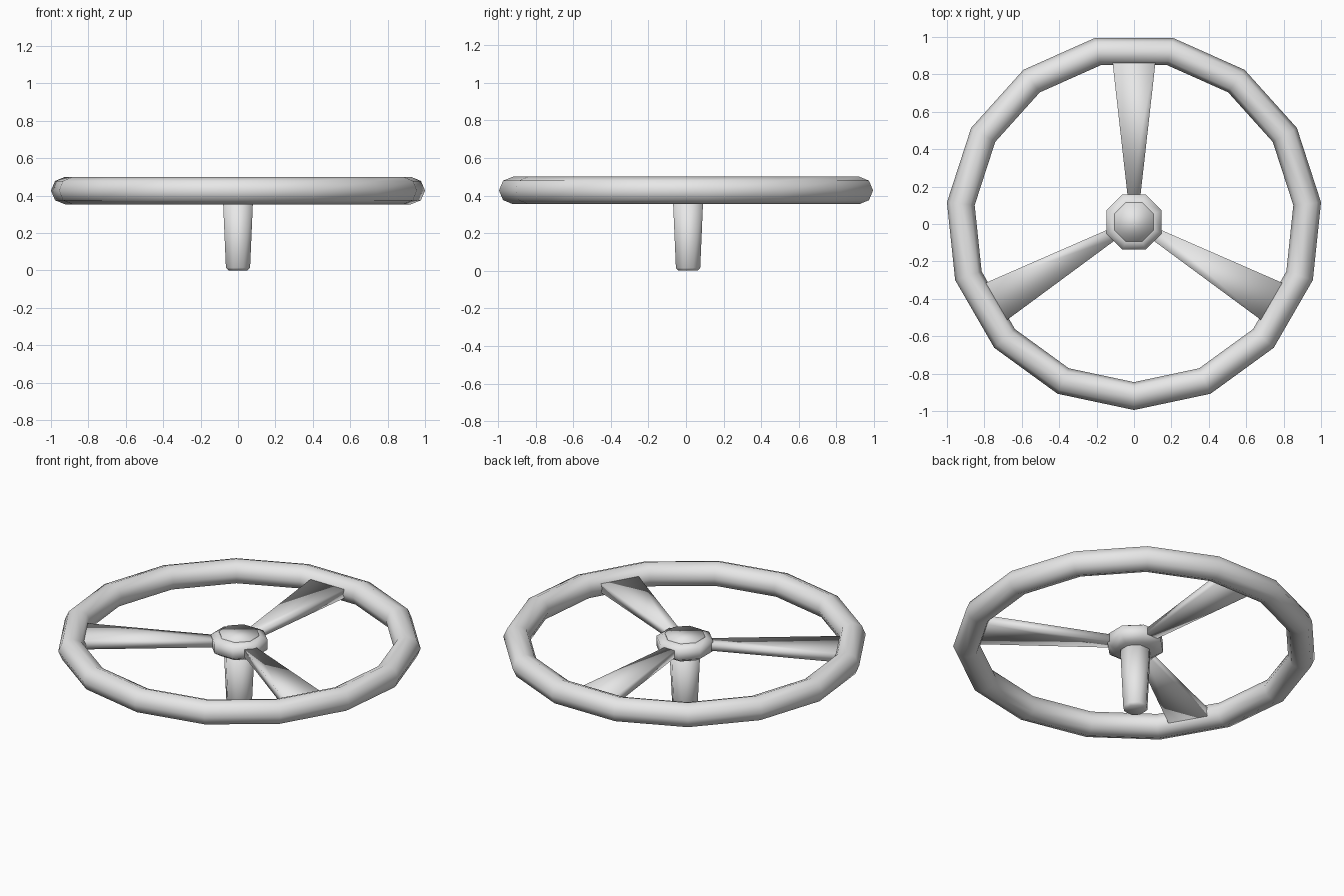
import bpy, bmesh, math
from mathutils import Matrix, Vector

if "Cube" in bpy.data.objects:
    bpy.data.objects.remove(bpy.data.objects["Cube"], do_unlink=True)

CENTRE_Y = 0.011   # wheel axis
WHEEL_Z = 0.427    # mid height of the rim

metal = bpy.data.materials.new("grey_metal")
metal.use_nodes = True
metal.diffuse_color = (0.8, 0.8, 0.8, 1)
metal.node_tree.nodes["Principled BSDF"].inputs["Base Color"].default_value = (0.8, 0.8, 0.8, 1)


def finish(name, bm, z):
    bmesh.ops.recalc_face_normals(bm, faces=bm.faces)
    for face in bm.faces:
        face.smooth = True
    mesh = bpy.data.meshes.new(name)
    bm.to_mesh(mesh)
    bm.free()
    mesh.materials.append(metal)
    obj = bpy.data.objects.new(name, mesh)
    obj.location = (0, CENTRE_Y, z)
    bpy.context.collection.objects.link(obj)
    return obj


def lathe(name, profile, sides, start, z, closed=False):
    """Turn a (radius, height) profile around the axis."""
    bm = bmesh.new()
    rings = []
    for i in range(sides):
        a = start + math.tau * i / sides
        rings.append([bm.verts.new((r * math.cos(a), r * math.sin(a), h)) for r, h in profile])
    n = len(profile)
    for i in range(sides):
        here, there = rings[i], rings[(i + 1) % sides]
        for j in range(n if closed else n - 1):
            k = (j + 1) % n
            bm.faces.new((here[j], there[j], there[k], here[k]))
    if not closed:
        bm.faces.new([ring[0] for ring in rings])
        bm.faces.new([ring[-1] for ring in rings])
    return finish(name, bm, z)


# Rim: fifteen-sided ring with an octagonal section
section = [(0.931 + 0.0745 * math.cos(math.tau * i / 8),
            0.073 * math.sin(math.tau * i / 8)) for i in range(8)]
lathe("rim", section, 15, -math.pi / 2, WHEEL_Z, closed=True)

# Hub, its cap and the tapered stem, all octagonal
flat = math.pi / 8
lathe("hub", [(0.115, -0.058), (0.16, -0.03), (0.16, 0.03), (0.115, 0.048)], 8, flat, WHEEL_Z)
lathe("hub_cap", [(0.113, 0.03), (0.113, 0.056)], 8, flat, WHEEL_Z)
lathe("stem", [(0.055, 0), (0.07, 0.015), (0.088, 0.4)], 8, flat, 0)

# Spokes: flat bars that widen towards the rim
for i, label in enumerate(("back", "right", "left")):
    bm = bmesh.new()
    bmesh.ops.create_cube(bm, size=1)
    for v in bm.verts:
        outer = v.co.y > 0
        v.co = Vector((v.co.x * (0.24 if outer else 0.062),
                       0.9 if outer else 0.11,
                       v.co.z * (0.054 if outer else 0.044)))
    bm.transform(Matrix.Rotation(math.tau * i / 3, 4, "Z"))
    finish(label + "_spoke", bm, WHEEL_Z)
